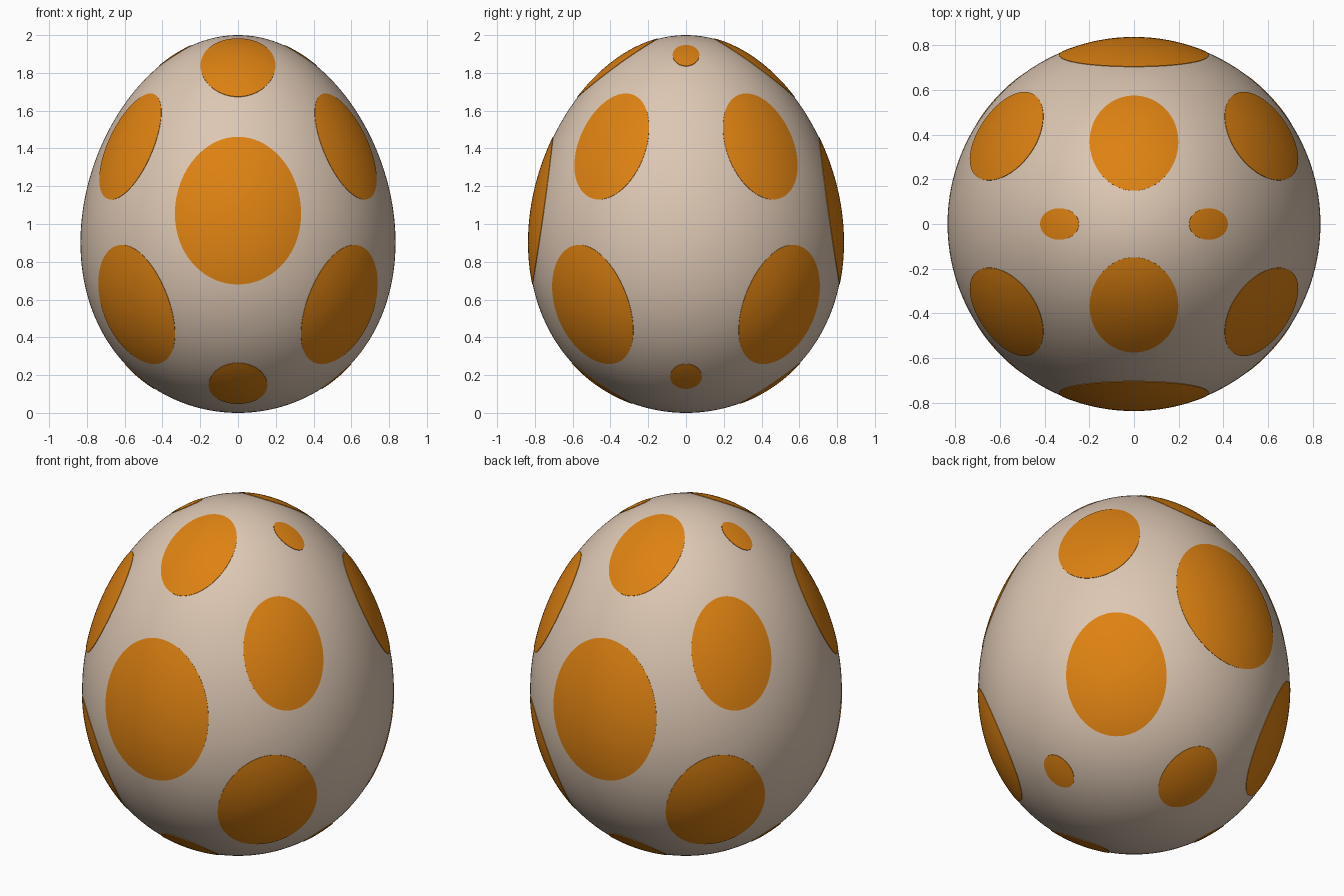
import bpy, bmesh
from math import sin, cos, pi, radians, sqrt
from mathutils import Vector

if "Cube" in bpy.data.objects:
    bpy.data.objects.remove(bpy.data.objects["Cube"])

RADIUS, TAPER = 0.83, 0.10     # girth of the egg and how much it narrows upward


def material(name, rgb):
    m = bpy.data.materials.new(name)
    m.diffuse_color = (*rgb, 1)
    m.use_nodes = True
    m.node_tree.nodes["Principled BSDF"].inputs["Base Color"].default_value = m.diffuse_color
    return m


def to_egg(w, lift=1.0):
    """Map a point of the unit sphere to the egg surface, lifted about its middle."""
    g = RADIUS * (1 - TAPER * w.z)
    return Vector((w.x * g * lift, w.y * g * lift, 1 + w.z * lift))


def finish(bm, name, mat):
    bmesh.ops.recalc_face_normals(bm, faces=bm.faces)
    for f in bm.faces:
        f.smooth = True
    me = bpy.data.meshes.new(name)
    bm.to_mesh(me)
    bm.free()
    me.materials.append(mat)
    ob = bpy.data.objects.new(name, me)
    bpy.context.collection.objects.link(ob)
    return ob


cream = material("cream shell", (0.72, 0.57, 0.45))
orange = material("orange spot", (0.73, 0.223, 0.006))

# Egg body: a sphere tapered toward the top
bm = bmesh.new()
bmesh.ops.create_uvsphere(bm, u_segments=160, v_segments=96, radius=1)
for v in bm.verts:
    v.co = to_egg(v.co)
finish(bm, "egg_shell", cream)


def spot(name, azimuth, latitude, a, b, rings=14, sides=72):
    """Thin oval plate hugging the shell; a, b = half width and half height."""
    az, la = radians(azimuth), radians(latitude)
    c = Vector((cos(la) * cos(az), cos(la) * sin(az), sin(la)))
    u = Vector((-sin(az), cos(az), 0))
    n = c.cross(u)
    bm = bmesh.new()
    centre = bm.verts.new(to_egg(c, 1.003))
    prev = None
    # rings from the centre out, then one tucked under the shell as a rim
    steps = [(i / rings, 1.003) for i in range(1, rings + 1)] + [(1.0, 0.997)]
    for r, lift in steps:
        ring = []
        for k in range(sides):
            t = 2 * pi * k / sides
            p, q = a * r * cos(t), b * r * sin(t)
            w = c * sqrt(1 - p * p - q * q) + u * p + n * q
            ring.append(bm.verts.new(to_egg(w, lift)))
        for k in range(sides):
            j = (k + 1) % sides
            if prev:
                bm.faces.new((prev[k], ring[k], ring[j], prev[j]))
            else:
                bm.faces.new((centre, ring[k], ring[j]))
        prev = ring
    for e in bm.edges:
        if len(e.link_faces) == 2 and e.verts[0] not in prev and e.verts[1] not in prev \
                and any(v in prev for f in e.link_faces for v in f.verts):
            e.smooth = False          # crisp rim
    # bmesh plates are open below, so orient them outward explicitly
    ob = finish(bm, name, orange)
    if ob.data.polygons[0].normal.dot(c) < 0:
        ob.data.flip_normals()


# Spots on the front and back
for side, az in (("front", -90), ("back", 90)):
    spot(side + "_large_spot", az, 4.4, 0.404, 0.391)
    spot(side + "_top_spot", az, 60.4, 0.26, 0.311)
    spot(side + "_bottom_spot", az, -59.5, 0.172, 0.212)

# Small spots on the left and right
for side, az in (("right", 0), ("left", 180)):
    spot(side + "_top_small_spot", az, 63.75, 0.093, 0.1245)
    spot(side + "_bottom_small_spot", az, -54.1, 0.093, 0.111)

# Diagonal spots, mirrored into the four quarters
for q, (base, sgn) in enumerate(((0, 1), (180, -1), (180, 1), (0, -1))):
    spot(f"upper_diagonal_spot_{q + 1}", base + sgn * 34.5, 25.5, 0.28, 0.31)
    spot(f"lower_diagonal_spot_{q + 1}", base + sgn * 42.6, -27.0, 0.312, 0.353)
